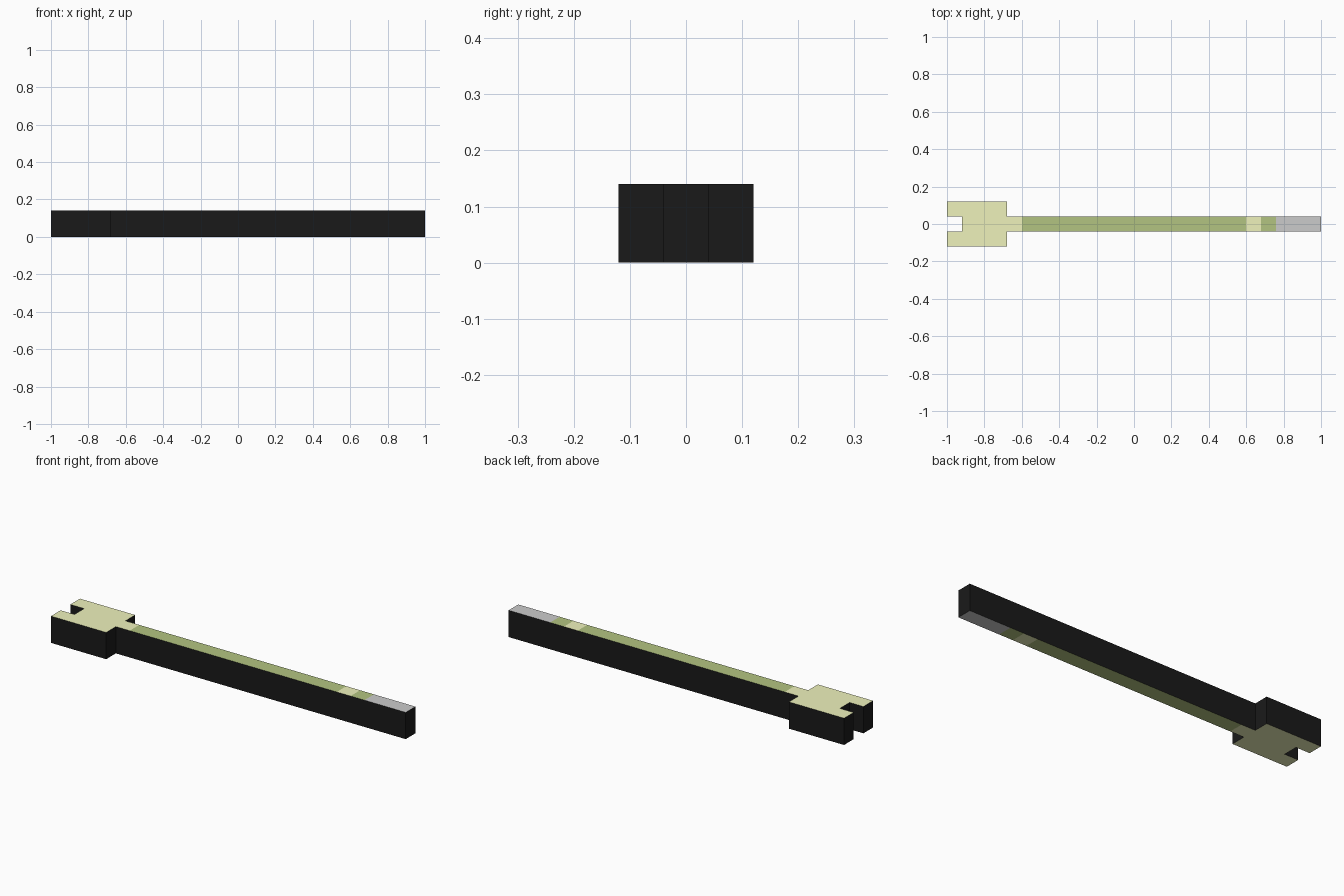
import bpy, bmesh

if "Cube" in bpy.data.objects:
    bpy.data.objects.remove(bpy.data.objects["Cube"])

HEIGHT = 0.14
HALF = 0.04                          # half width of the shaft
JOINTS = (-0.60, 0.60, 0.68, 0.76)   # x where parts meet, left without inner walls


def material(name, color):
    mat = bpy.data.materials.new(name)
    mat.diffuse_color = (*color, 1)
    mat.use_nodes = True
    mat.node_tree.nodes["Principled BSDF"].inputs["Base Color"].default_value = mat.diffuse_color
    return mat


black = material("black_edge", (0.01, 0.01, 0.01))
light = material("light_green", (0.86, 0.89, 0.50))
dark = material("dark_green", (0.45, 0.55, 0.22))
grey = material("grey", (0.8, 0.8, 0.8))


def slab(name, outline, color):
    """Extrude a counter-clockwise outline: coloured caps, black walls."""
    bm = bmesh.new()
    low = [bm.verts.new((x, y, 0)) for x, y in outline]
    high = [bm.verts.new((x, y, HEIGHT)) for x, y in outline]
    bm.faces.new(low[::-1])
    bm.faces.new(high)
    n = len(outline)
    for i in range(n):
        j = (i + 1) % n
        if outline[i][0] == outline[j][0] and outline[i][0] in JOINTS:
            continue
        bm.faces.new((low[i], low[j], high[j], high[i])).material_index = 1
    mesh = bpy.data.meshes.new(name)
    bm.to_mesh(mesh)
    bm.free()
    mesh.materials.append(color)
    mesh.materials.append(black)
    bpy.context.collection.objects.link(bpy.data.objects.new(name, mesh))


# Fletching with nock slot and neck: lower half outline, mirrored in y
half = [(-0.92, -HALF), (-1, -HALF), (-1, -0.12), (-0.68, -0.12),
        (-0.68, -HALF), (-0.60, -HALF)]
slab("fletching", half + [(x, -y) for x, y in reversed(half)], light)

# Straight pieces along the shaft, ending in the tip
for name, x0, x1, color in (("shaft", -0.60, 0.60, dark),
                            ("shaft_band", 0.60, 0.68, light),
                            ("shaft_collar", 0.68, 0.76, dark),
                            ("tip", 0.76, 1.0, grey)):
    slab(name, [(x0, -HALF), (x1, -HALF), (x1, HALF), (x0, HALF)], color)
